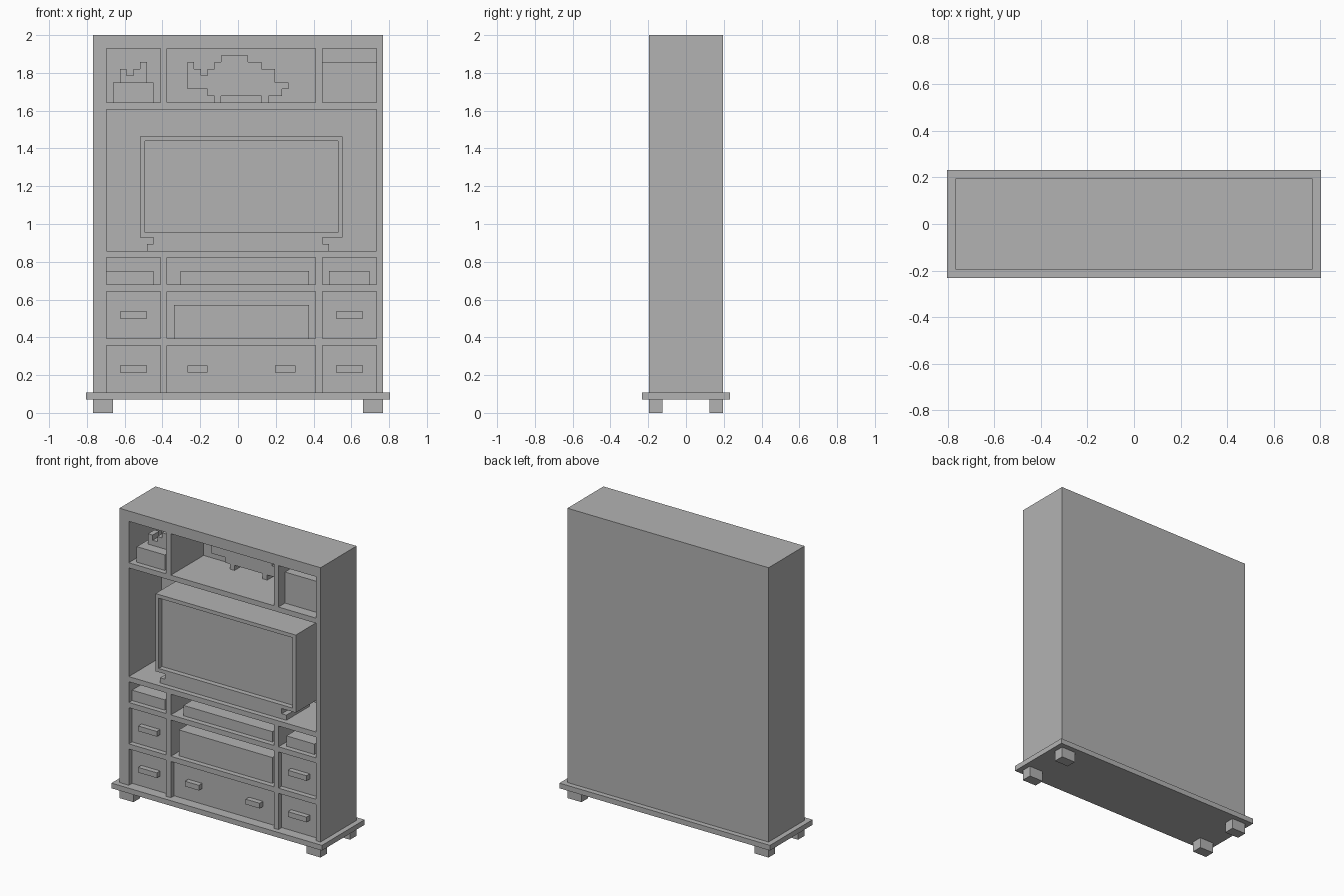
import bpy
import bmesh

cube = bpy.data.objects.get("Cube")
if cube:
    bpy.data.objects.remove(cube, do_unlink=True)

U = 2 / 56          # one block of the design grid
MID_X, MID_Y = 22.5, 5.5

grey = bpy.data.materials.new("plain grey")
grey.use_nodes = True
COLOUR = (0.45, 0.45, 0.45, 1)
grey.diffuse_color = COLOUR
grey.node_tree.nodes["Principled BSDF"].inputs["Base Color"].default_value = COLOUR


def point(x, y, z):
    return ((x - MID_X) * U, (y - MID_Y) * U, z * U)


def finish(name, bm):
    bmesh.ops.recalc_face_normals(bm, faces=bm.faces)
    mesh = bpy.data.meshes.new(name)
    bm.to_mesh(mesh)
    bm.free()
    mesh.materials.append(grey)
    obj = bpy.data.objects.new(name, mesh)
    bpy.context.collection.objects.link(obj)
    return obj


def add_prism(bm, outline, y0, y1):
    """Extrude an outline in x and z from the front y0 to the back y1."""
    face = bm.faces.new([bm.verts.new(point(x, y0, z)) for x, z in outline])
    ext = bmesh.ops.extrude_face_region(bm, geom=[face], use_keep_orig=True)
    verts = [g for g in ext["geom"] if isinstance(g, bmesh.types.BMVert)]
    bmesh.ops.translate(bm, verts=verts, vec=(0, (y1 - y0) * U, 0))
    return face


def add_box(bm, x0, x1, y0, y1, z0, z1):
    return add_prism(bm, [(x0, z0), (x1, z0), (x1, z1), (x0, z1)], y0, y1)


def box(name, *size):
    bm = bmesh.new()
    add_box(bm, *size)
    return finish(name, bm)


def stepped(name, columns, end, y0, y1):
    """Blocky silhouette from columns of (left, bottom, top)."""
    rights = [c[0] for c in columns[1:]] + [end]
    lower, upper = [], []
    for (left, bottom, top), right in zip(columns, rights):
        lower += [(left, bottom), (right, bottom)]
        upper += [(left, top), (right, top)]
    outline = lower + upper[::-1]
    # drop repeated and in-line points
    n = len(outline)
    outline = [p for i, p in enumerate(outline) if p != outline[i - 1]]
    n = len(outline)
    outline = [p for i, p in enumerate(outline)
               if not any(outline[i - 1][k] == p[k] == outline[(i + 1) % n][k] for k in (0, 1))]
    bm = bmesh.new()
    add_prism(bm, outline, y0, y1)
    return finish(name, bm)


# Cabinet: solid block with compartments and drawer recesses cut into the front
LEFT, CENTRE, RIGHT = (3, 11), (12, 34), (35, 43)
OPEN, SHUT = 10, 1
cabinet = box("cabinet", 1, 44, 0, 11, 3, 56)
cuts = [((3, 43), (24, 45), OPEN)]
for cols in (LEFT, CENTRE, RIGHT):
    cuts += [(cols, (46, 54), OPEN), (cols, (19, 23), OPEN), (cols, (3, 10), SHUT)]
    cuts.append((cols, (11, 18), OPEN if cols == CENTRE else SHUT))
bm = bmesh.new()
for (x0, x1), (z0, z1), depth in cuts:
    # the lowest recesses stop at the plinth, so cut slightly past it
    add_box(bm, x0, x1, -1, depth, z0 - (0.5 if z0 == 3 else 0), z1)
cutter = finish("compartment_cutter", bm)
cutter.hide_render = True
mod = cabinet.modifiers.new("compartments", "BOOLEAN")
mod.operation = "DIFFERENCE"
mod.solver = "EXACT"
mod.object = cutter
bpy.context.view_layer.objects.active = cabinet
bpy.ops.object.modifier_apply(modifier=mod.name)
bpy.data.objects.remove(cutter, do_unlink=True)

# Plinth and feet
box("plinth", 0, 45, -1, 12, 2, 3)
for side, x in (("right", 1), ("left", 41)):
    for end, y in (("front", 0), ("back", 9)):
        box(f"{end}_{side}_foot", x, x + 3, y, y + 2, 0, 2)

# Drawer handles
for z in (6, 14):
    for x in (5, 37):
        box("side_drawer_handle", x, x + 4, 0, 1, z, z + 1)
for x in (15, 28):
    box("wide_drawer_handle", x, x + 3, 0, 1, 6, 7)

# Television with a recessed screen and a stepped stand
bm = bmesh.new()
front = add_box(bm, 8, 38, 1, 8, 26, 41)
bmesh.ops.recalc_face_normals(bm, faces=bm.faces)
ring = bmesh.ops.inset_individual(bm, faces=[front], thickness=U)
ext = bmesh.ops.extrude_discrete_faces(bm, faces=[front])
bmesh.ops.translate(bm, verts=ext["faces"][0].verts, vec=(0, U, 0))
finish("television", bm)
stepped("television_stand", [(9, 24, 25), (10, 24, 26), (35, 24, 25)], 36, 1, 8)

# Things stored on the shelves
box("right_shelf_box", 3, 10, 1, 8, 19, 21)
box("media_player", 14, 33, 1, 8, 19, 21)
box("left_shelf_box", 36, 42, 1, 8, 19, 21)
box("speaker", 13, 33, 1, 8, 11, 16)
box("storage_box", 35, 43, 2, 10, 46, 52)
box("figurine_pedestal", 4, 10, 1, 7, 46, 49)
stepped("figurine", [(5, 49, 51), (6, 49, 50), (7, 49, 51), (8, 49, 52)], 9, 3, 5)

# Animal ornament at the back of the top shelf
stepped("animal_ornament", [
    (15, 48, 52), (16, 48, 51), (17, 48, 50), (18, 47, 51), (19, 46, 52),
    (20, 47, 53), (24, 47, 52), (26, 46, 51), (27, 47, 51), (28, 47, 49),
    (29, 48, 49)], 30, 8, 10)
